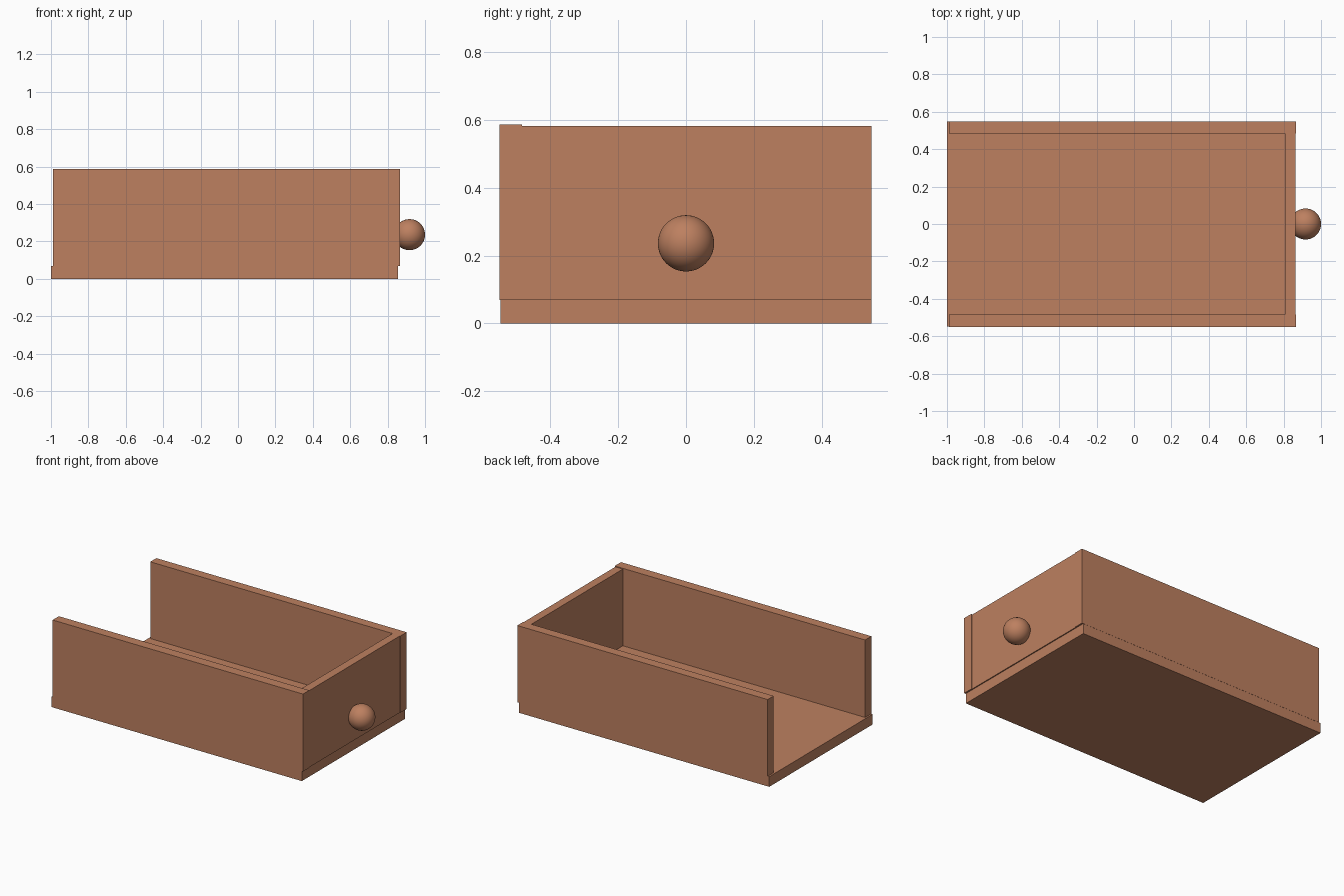
import bpy

if "Cube" in bpy.data.objects:
    bpy.data.objects.remove(bpy.data.objects["Cube"])

wood = bpy.data.materials.new("warm brown wood")
wood.diffuse_color = (0.51, 0.216, 0.117, 1.0)
wood.use_nodes = True
wood.node_tree.nodes["Principled BSDF"].inputs["Base Color"].default_value = wood.diffuse_color


def board(name, x, y, z):
    """Box board given by its (min, max) extent on each axis."""
    bpy.ops.mesh.primitive_cube_add(size=1)
    ob = bpy.context.object
    ob.name = name
    ends = (x, y, z)
    for v in ob.data.vertices:
        v.co = [e[0] if c < 0 else e[1] for c, e in zip(v.co, ends)]
    ob.data.materials.append(wood)
    return ob


# Bottom board, slightly set back from the walls
board("drawer_bottom", (-1.0, 0.856), (-0.547, 0.547), (0, 0.068))

# Two long walls, one a touch taller
board("side_wall_front", (-0.989, 0.867), (-0.55, -0.484), (0.068, 0.587))
board("side_wall_back", (-0.989, 0.867), (0.484, 0.548), (0.068, 0.582))

# Face panel between the walls; the other end stays open
board("face_panel", (0.807, 0.863), (-0.484, 0.484), (0.068, 0.582))

# Round knob sunk a little into the face panel
bpy.ops.mesh.primitive_uv_sphere_add(segments=48, ring_count=24, radius=0.083,
                                     location=(0.917, 0, 0.236))
knob = bpy.context.object
knob.name = "knob"
knob.data.materials.append(wood)
bpy.ops.object.shade_smooth_by_angle()
